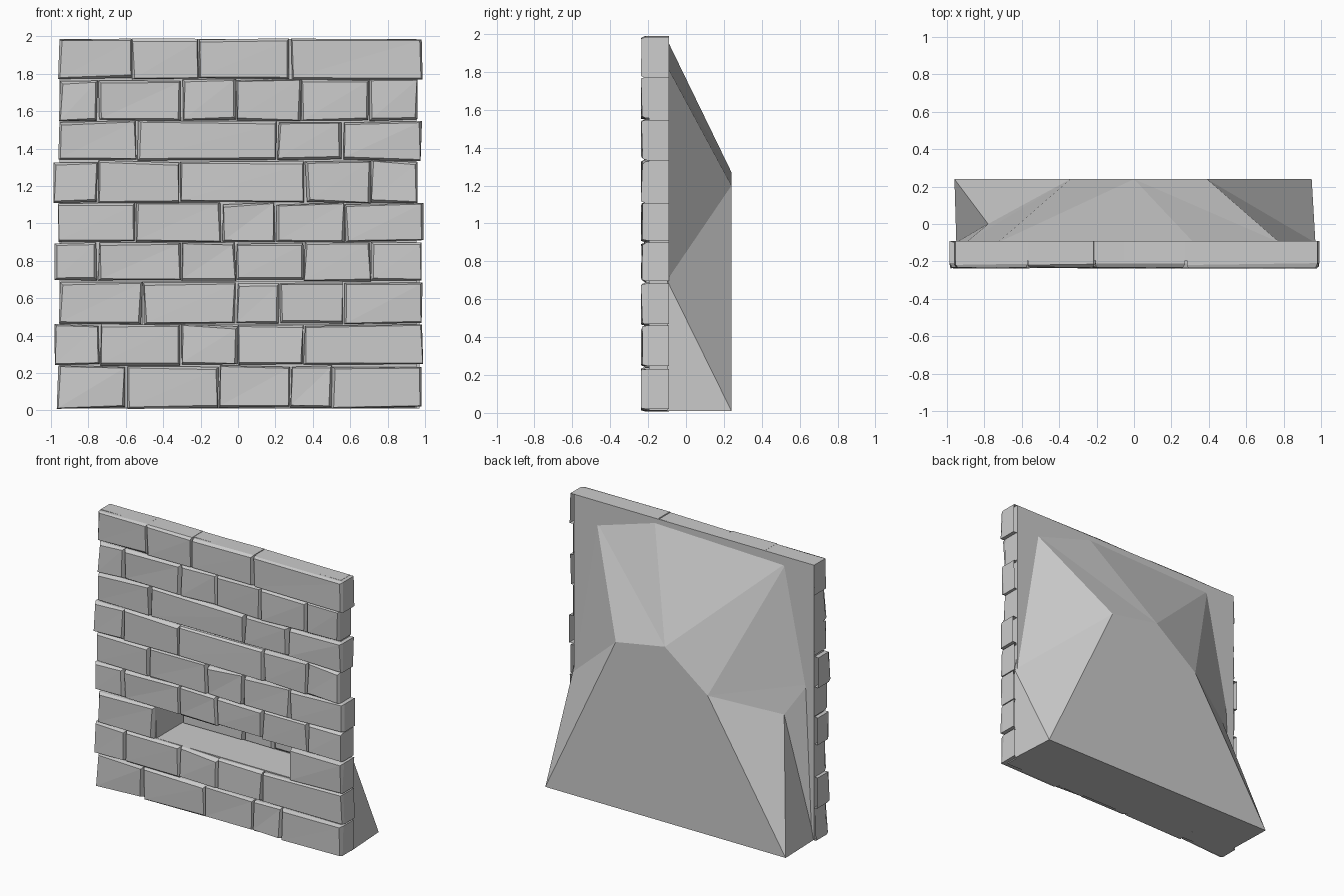
import bpy, bmesh, random

if "Cube" in bpy.data.objects:
    bpy.data.objects.remove(bpy.data.objects["Cube"])
random.seed(4)


def make(name, verts, faces):
    me = bpy.data.meshes.new(name)
    me.from_pydata(verts, [], faces)
    bm = bmesh.new()
    bm.from_mesh(me)
    bmesh.ops.recalc_face_normals(bm, faces=bm.faces)
    bm.to_mesh(me)
    bm.free()
    ob = bpy.data.objects.new(name, me)
    bpy.context.collection.objects.link(ob)
    return ob


def box(name, x0, x1, y0, y1, z0, z1):
    v = [(x, y, z) for x in (x0, x1) for y in (y0, y1) for z in (z0, z1)]
    f = [(0, 1, 3, 2), (4, 6, 7, 5), (0, 4, 5, 1), (2, 3, 7, 6), (0, 2, 6, 4), (1, 5, 7, 3)]
    return make(name, v, f)


def boolean(ob, other, op):
    m = ob.modifiers.new(op, 'BOOLEAN')
    m.object, m.operation, m.solver = other, op, 'EXACT'
    bpy.context.view_layer.objects.active = ob
    bpy.ops.object.modifier_apply(modifier=m.name)
    bpy.data.objects.remove(other)


def j(a):
    return random.uniform(-a, a)


def bricks(name, rows, front, back, edge_back):
    """Rows of chipped, open-backed bricks; outer edges of the wall reach edge_back."""
    verts, faces = [], []
    for z0, z1, *spans in rows:
        for xs in spans:
            for a, b in zip(xs, xs[1:]):
                n = len(verts)
                corners = [(a, z0), (b, z0), (b, z1), (a, z1)]
                for i, (x, z) in enumerate(corners):
                    sx = 1 if i in (0, 3) else -1
                    sz = 1 if i < 2 else -1
                    rim = abs(x) > .94 or z < .03 or z > 1.97
                    x += sx * .004 + j(.006)
                    z += sz * .004 + j(.007)
                    z = min(max(z, .005), 1.99)
                    corners[i] = (x, edge_back if rim else back, z)
                    # front, chamfered inwards
                    verts.append((x + sx * (.009 + j(.007)), front + j(.005),
                                  z + sz * (.010 + j(.006))))
                for x, y, z in corners:
                    verts.append((x, front + .022 + j(.008), z))
                verts += corners
                faces += [(n, n + 1, n + 2), (n, n + 2, n + 3)]
                for k in (n, n + 4):
                    faces += [(k + i, k + (i + 1) % 4, k + 4 + (i + 1) % 4, k + 4 + i)
                              for i in range(4)]
    return make(name, verts, faces)


# Brick courses: bottom, top, then joint positions
rows = [
    (.01, .24, [-.97, -.60, -.10, .28, .50, .99]),
    (.24, .46, [-.98, -.74, -.31, 0, .35, .99]),
    (.46, .69, [-.96, -.51], [.56, .99]),
    (.69, .90, [-.99, -.75, -.30, -.01, .35, .71, .98]),
    (.90, 1.11, [-.97, -.55, -.09, .20, .57, .99]),
    (1.11, 1.335, [-.985, -.75, -.31, .36, .71, .96]),
    (1.335, 1.55, [-.96, -.54, .21, .56, .985]),
    (1.55, 1.77, [-.96, -.75, -.30, -.01, .34, .70, .96]),
    (1.77, 1.99, [-.96, -.57, -.21, .28, .99]),
]
bricks("wall_bricks", rows, -.234, -.16, -.09)

# Pushed-in bricks at the rear of the alcove
bricks("alcove_bricks", [(.46, .69, [-.51, -.01, .22, .56])], .085, .13, .13)

# Low-poly bulge behind the wall
r = -.1
S0, S, Q, T, P, M, W0, A, B, C, D, E, N = range(13)
bulge_verts = [
    (.97, r, .01), (.97, r, .70), (.78, r, 1.83), (.32, r, 1.97), (-.73, r, 1.94),
    (-.90, r, 1.11), (-.95, r, .01),
    (.95, .24, .01), (.39, .24, 1.20), (0, .24, 1.27), (-.34, .24, 1.01),
    (-.96, .24, .01), (-.78, 0, .90)]
bulge_faces = [
    (A, B, C, D, E), (S0, A, E, W0), (S0, S, A), (A, S, B), (S, Q, B), (Q, C, B),
    (Q, T, C), (T, P, C), (C, P, D), (D, P, M), (D, M, N), (D, N, E), (N, W0, E),
    (N, M, W0), (S0, W0, M, P, T, Q, S)]
bulge = make("bulge", bulge_verts, bulge_faces)

# Mortar slab joined to the bulge, with the alcove hollowed out
backing = box("wall_backing", -.955, .955, -.195, -.09, .012, 1.985)
boolean(backing, bulge, 'UNION')
boolean(backing, box("alcove_cut", -.51, .56, -.4, .11, .46, .69), 'DIFFERENCE')
